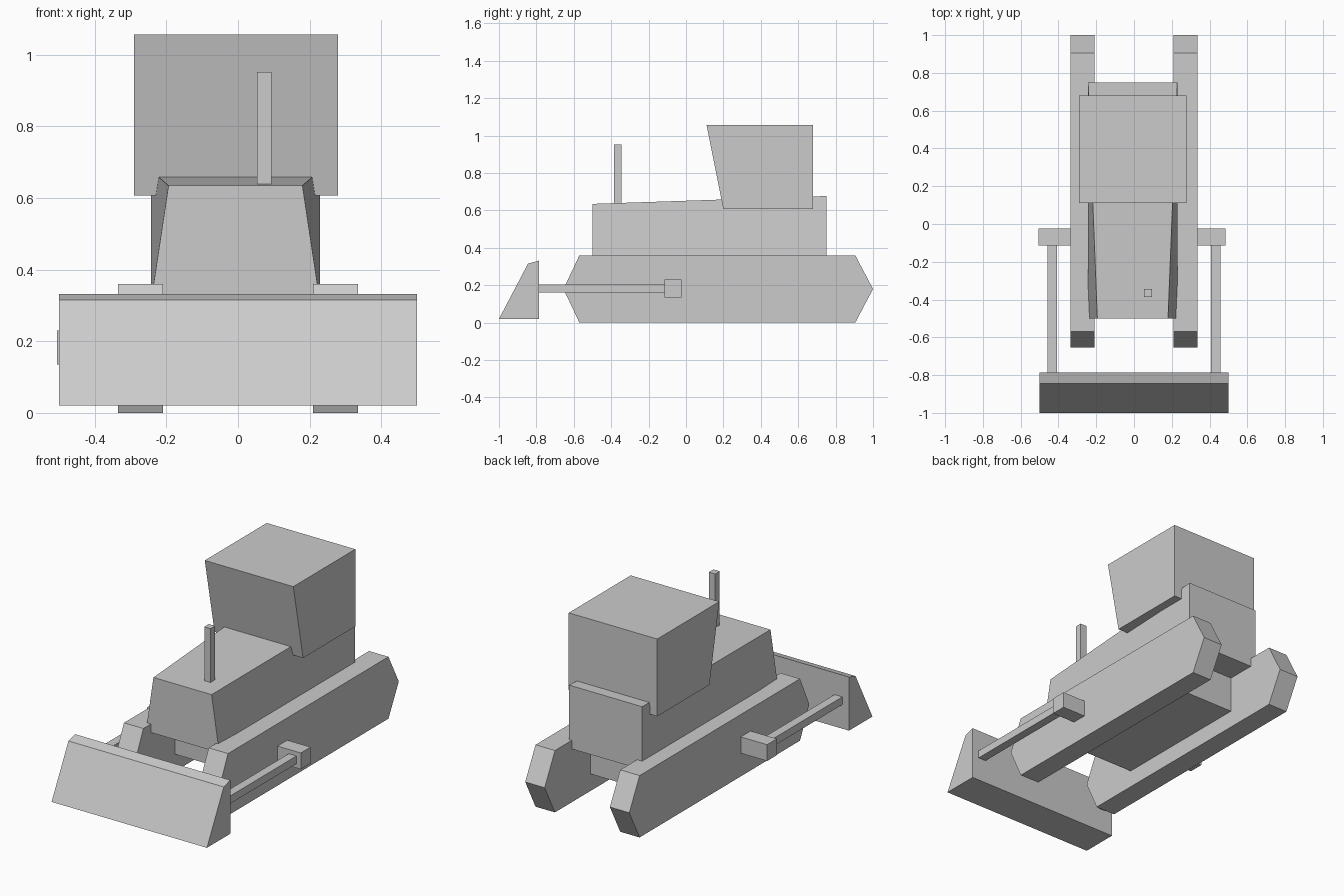
import bpy, bmesh

if "Cube" in bpy.data.objects:
    bpy.data.objects.remove(bpy.data.objects["Cube"])


def finish(name, bm):
    bmesh.ops.recalc_face_normals(bm, faces=bm.faces)
    mesh = bpy.data.meshes.new(name)
    bm.to_mesh(mesh)
    bm.free()
    obj = bpy.data.objects.new(name, mesh)
    bpy.context.collection.objects.link(obj)
    return obj


def extrude_profile(name, profile, x0, x1):
    """Extrude a (y, z) side profile from x0 to x1."""
    bm = bmesh.new()
    face = bm.faces.new([bm.verts.new((x0, y, z)) for y, z in profile])
    ext = bmesh.ops.extrude_face_region(bm, geom=[face])
    moved = [v for v in ext["geom"] if isinstance(v, bmesh.types.BMVert)]
    bmesh.ops.translate(bm, verts=moved, vec=(x1 - x0, 0, 0))
    return finish(name, bm)


def box(name, x, y, z):
    """Box from (min, max) pairs."""
    return extrude_profile(name, [(y[0], z[0]), (y[1], z[0]), (y[1], z[1]), (y[0], z[1])], *x)


# Crawler tracks
track = [(-0.57, 0), (0.905, 0), (1.0, 0.18), (0.905, 0.36), (-0.57, 0.36), (-0.655, 0.18)]
for side, s in (("left", -1), ("right", 1)):
    extrude_profile(f"track_{side}", track, s * 0.21, s * 0.335)

# Push arms and their pivot blocks
for side, s in (("left", -1), ("right", 1)):
    box(f"push_arm_{side}", (s * 0.407, s * 0.457), (-0.80, -0.10), (0.16, 0.205))
    outer = -0.505 if s < 0 else 0.485
    box(f"arm_pivot_{side}", (s * 0.33, outer), (-0.115, -0.025), (0.135, 0.23))

# Wedge shaped blade
extrude_profile("blade", [(-1.0, 0.02), (-0.785, 0.02), (-0.785, 0.332), (-0.845, 0.315)], -0.5, 0.5)

# Belly between the tracks
box("belly", (-0.212, 0.212), (-0.28, 0.58), (0.10, 0.33))

# Engine body: top edges pinch in towards the front
body = extrude_profile("engine_body", [(-0.5, 0.31), (0.75, 0.31), (0.75, 0.677), (-0.5, 0.635)],
                       -0.243, 0.229)
for v in body.data.vertices:
    if v.co.y < 0 and v.co.z > 0.5:
        v.co.x += 0.049 if v.co.x < 0 else -0.049

# Cab with raked windscreen
extrude_profile("cab", [(0.2, 0.607), (0.68, 0.607), (0.68, 1.057), (0.11, 1.057)], -0.291, 0.279)

# Exhaust stack
box("exhaust", (0.053, 0.094), (-0.386, -0.344), (0.62, 0.952))
